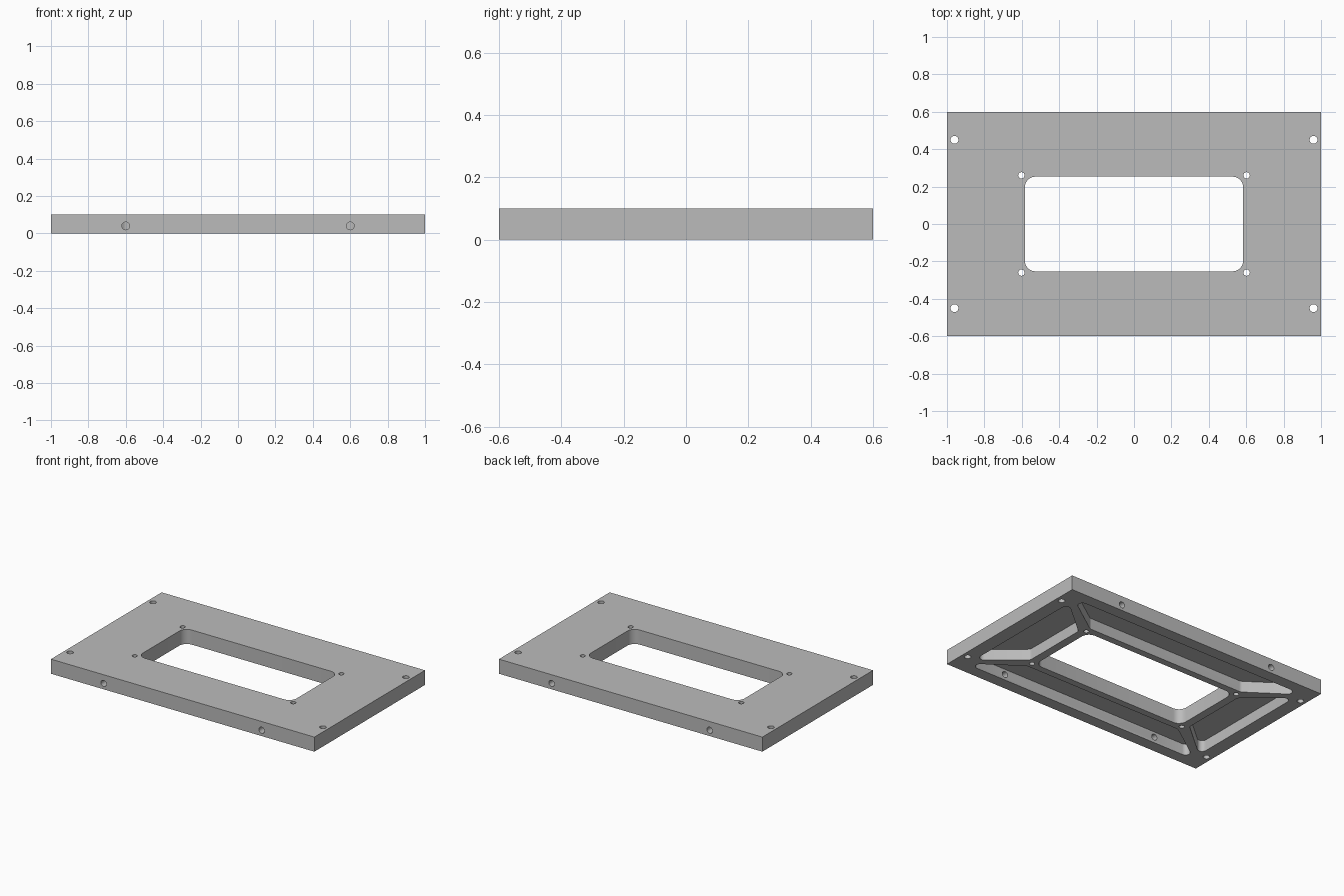
import bpy, bmesh
from math import pi, cos, sin, tan, atan2
from mathutils import Vector, Matrix

default = bpy.data.objects.get("Cube")
if default:
    bpy.data.objects.remove(default)

THICK = 0.1        # plate thickness
CEILING = 0.076    # top of the underside pockets

metal = bpy.data.materials.new("plain_grey")
metal.use_nodes = True
GREY = (0.5, 0.5, 0.5, 1)
metal.diffuse_color = GREY
metal.node_tree.nodes["Principled BSDF"].inputs["Base Color"].default_value = GREY


def rounded(corners, radius, steps=6):
    """Convex polygon with every corner replaced by an arc."""
    pts = [Vector(c) for c in corners]
    out = []
    for i, p in enumerate(pts):
        a = (pts[i - 1] - p).normalized()
        b = (pts[(i + 1) % len(pts)] - p).normalized()
        half = a.angle(b) / 2
        centre = p + (a + b).normalized() * radius / sin(half)
        start = p + a * radius / tan(half) - centre
        end = p + b * radius / tan(half) - centre
        t0 = atan2(start.y, start.x)
        sweep = (atan2(end.y, end.x) - t0 + pi) % (2 * pi) - pi
        for k in range(steps + 1):
            t = t0 + sweep * k / steps
            out.append(centre + radius * Vector((cos(t), sin(t))))
    return out


def prism(name, outline, z0, z1):
    bm = bmesh.new()
    face = bm.faces.new([bm.verts.new((p[0], p[1], z0)) for p in outline])
    top = bmesh.ops.extrude_face_region(bm, geom=[face])["geom"]
    bmesh.ops.translate(bm, vec=(0, 0, z1 - z0),
                        verts=[v for v in top if isinstance(v, bmesh.types.BMVert)])
    bmesh.ops.recalc_face_normals(bm, faces=bm.faces)
    return finish(name, bm)


def drill(name, centre, radius, depth, along_y=False):
    bm = bmesh.new()
    turn = Matrix.Rotation(pi / 2 if along_y else 0, 4, 'X')
    bmesh.ops.create_cone(bm, cap_ends=True, segments=24, radius1=radius, radius2=radius,
                          depth=depth, matrix=Matrix.Translation(centre) @ turn)
    return finish(name, bm)


def finish(name, bm):
    mesh = bpy.data.meshes.new(name)
    bm.to_mesh(mesh)
    bm.free()
    mesh.materials.append(metal)
    obj = bpy.data.objects.new(name, mesh)
    bpy.context.collection.objects.link(obj)
    return obj


# Flat rectangular plate
plate = prism("mounting_plate", [(-1, -.6), (1, -.6), (1, .6), (-1, .6)], 0, THICK)

# Central window
window = [(-.583, -.253), (.583, -.253), (.583, .253), (-.583, .253)]
cutters = [prism("window_cutter", rounded(window, .055), -.05, .15)]

# Underside pockets, leaving a rim and four diagonal ribs
long_pocket = [(-.605, .30), (.605, .30), (.92, .52), (-.92, .52)]
side_pocket = [(.64, -.23), (.905, -.455), (.905, .455), (.64, .23)]
for s in (-1, 1):
    cutters.append(prism("long_pocket_cutter",
                         [(x, s * y) for x, y in rounded(long_pocket, .03)], -.05, CEILING))
    cutters.append(prism("side_pocket_cutter",
                         [(s * x, y) for x, y in rounded(side_pocket, .03)], -.05, CEILING))

# Vertical screw holes, and cross holes through the front and back rims
for sx in (-1, 1):
    for sy in (-1, 1):
        cutters.append(drill("corner_hole_cutter", (sx * .96, sy * .45, .05), .021, .3))
        cutters.append(drill("window_hole_cutter", (sx * .602, sy * .26, .05), .017, .3))
        cutters.append(drill("rim_hole_cutter", (sx * .6, sy * .55, .04), .021, .2, True))

for cutter in cutters:
    cutter.hide_render = True
    mod = plate.modifiers.new(cutter.name, 'BOOLEAN')
    mod.operation = 'DIFFERENCE'
    mod.solver = 'EXACT'
    mod.object = cutter

# Bake the cuts and drop the cutters
bpy.context.view_layer.update()
graph = bpy.context.evaluated_depsgraph_get()
baked = bpy.data.meshes.new_from_object(plate.evaluated_get(graph))
plate.modifiers.clear()
plate.data = baked
baked.name = "mounting_plate"
for cutter in cutters:
    bpy.data.objects.remove(cutter)

bpy.ops.object.select_all(action='DESELECT')
plate.select_set(True)
bpy.context.view_layer.objects.active = plate
bpy.ops.object.shade_smooth_by_angle(angle=pi / 6)
